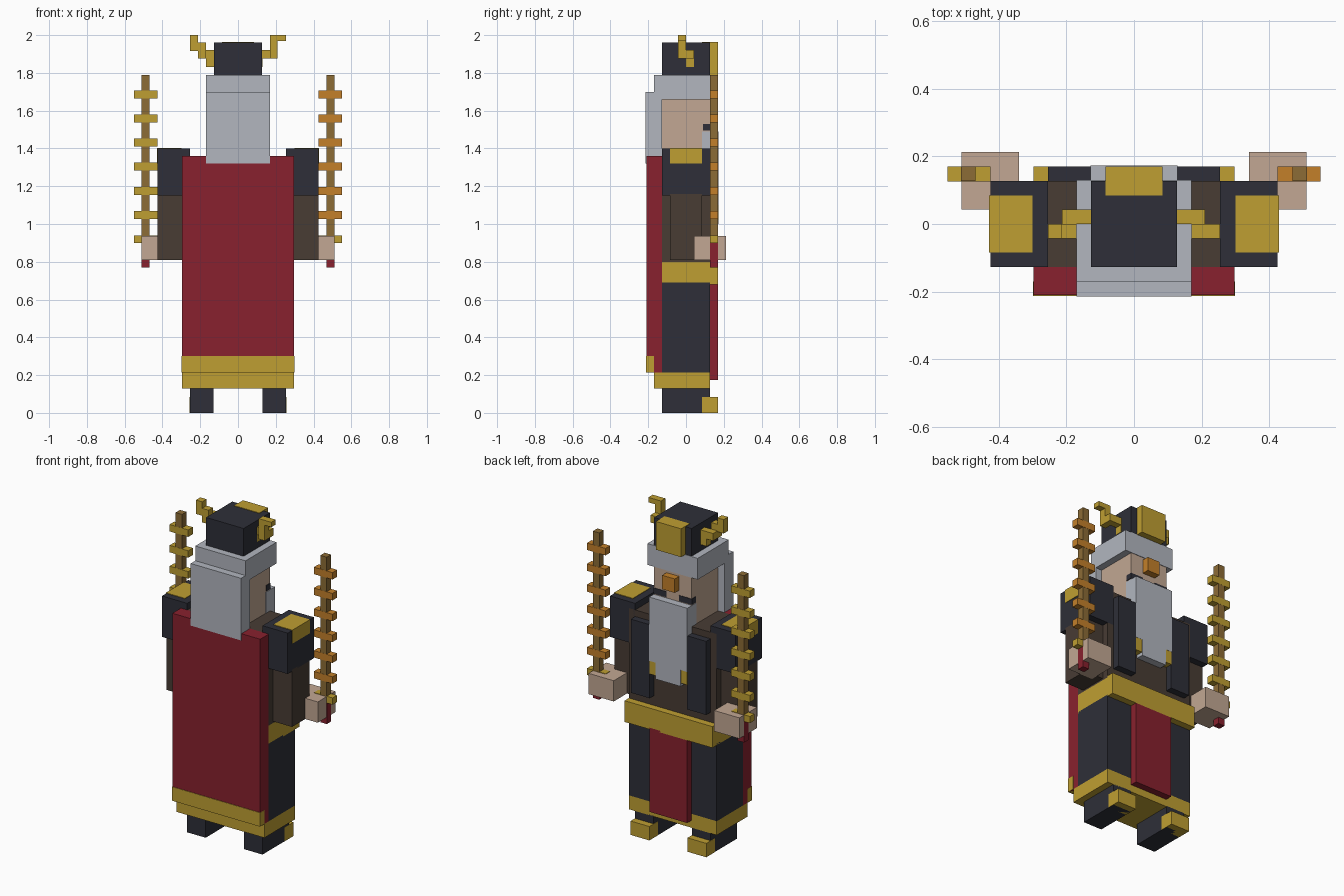
import bpy
import bmesh
from mathutils import Vector

cube = bpy.data.objects.get("Cube")
if cube:
    bpy.data.objects.remove(cube, do_unlink=True)


def linear(c):
    c /= 255
    return c / 12.92 if c <= 0.04045 else ((c + 0.055) / 1.055) ** 2.4


def material(name, r, g, b):
    m = bpy.data.materials.new(name)
    m.use_nodes = True
    col = (linear(r), linear(g), linear(b), 1)
    m.diffuse_color = col
    bsdf = m.node_tree.nodes["Principled BSDF"]
    bsdf.inputs["Base Color"].default_value = col
    bsdf.inputs["Roughness"].default_value = 0.9
    return m


charcoal = material("charcoal cloth", 46, 47, 56)
red = material("crimson cloth", 136, 33, 46)
grey = material("silver hair", 178, 182, 191)
gold = material("gold trim", 191, 159, 50)
skin = material("skin", 194, 167, 147)
brown = material("dark brown cloth", 72, 60, 52)
orange = material("orange metal", 195, 128, 42)
wood = material("staff wood", 140, 108, 54)


def part(name, mat, *boxes):
    """Join axis-aligned boxes, each given as (x0, x1, y0, y1, z0, z1)."""
    bm = bmesh.new()
    for x0, x1, y0, y1, z0, z1 in boxes:
        lo, hi = Vector((x0, y0, z0)), Vector((x1, y1, z1))
        for v in bmesh.ops.create_cube(bm, size=1)["verts"]:
            v.co = (lo + hi) / 2 + v.co * (hi - lo)
    mesh = bpy.data.meshes.new(name)
    bm.to_mesh(mesh)
    bm.free()
    mesh.materials.append(mat)
    bpy.context.collection.objects.link(bpy.data.objects.new(name, mesh))


def pair(name, mat, x0, x1, *rest):
    """A box on the left (+x) and its mirror on the right."""
    part("left_" + name, mat, (x0, x1, *rest))
    part("right_" + name, mat, (-x1, -x0, *rest))


U = 0.0425   # one block of the model
W = 0.297    # half width of the body
D = 0.127    # half depth of the body
F = D + U    # raised trim depth

# Robe and torso
part("skirt", charcoal, (-W, W, -D, D, 0.215, 0.69))
part("skirt_hem", gold, (-W, W, -F, D, 0.13, 0.215))
part("torso", brown, (-W, W, -D, D, 0.80, 1.36))
part("belt", gold, (-W, W, -D, F, 0.68, 0.81))
part("sash", red, (-D, D, D - 0.01, F, 0.175, 0.69))
pair("lapel", charcoal, D, 0.255, D - 0.01, F, 0.87, 1.32)

# Cape
part("cape", red, (-W, W, -0.21, -D, 0.215, 1.36))
part("cape_hem", gold, (-W - 0.001, W + 0.001, -0.213, -F, 0.215, 0.30))

# Feet
pair("boot", charcoal, 0.13, 0.255, -D, D, 0, 0.135)
pair("boot_toe", gold, 0.129, 0.256, 0.085, F, 0, 0.085)

# Arms
pair("sleeve", brown, W - 0.01, 0.425, -0.085, 0.085, 0.81, 1.16)
pair("shoulder_guard", charcoal, 0.255, 0.425, -D, D, 1.15, 1.40)
pair("shoulder_plate", gold, 0.30, 0.428, -0.085, 0.085, 1.32, 1.403)
pair("hand", skin, 0.34, 0.51, U, 0.213, 0.81, 0.937)

# Head, hair and beard
part("head", skin, (-D, D, -D, D, 1.34, 1.67))
part("headband", grey, (-0.17, 0.17, -F, D + 0.003, 1.66, 1.79))
part("back_hair", grey, (-0.17, 0.17, -F, -D, 1.34, 1.70),
     (-0.17, 0.17, -0.214, -F, 1.32, 1.70))
part("beard", grey, (-0.129, 0.129, 0.085, F + 0.003, 1.10, 1.49),
     (-0.085, 0.085, 0.085, F + 0.003, 1.0, 1.10))
pair("beard_clasp", gold, 0.085, 0.128, D, F + 0.002, 1.02, 1.10)
pair("eye", charcoal, U, 0.13, 0.09, 0.13, 1.495, 1.53)
part("brow_gem", orange, (-U, U, D - 0.01, F, 1.56, 1.645))

# Hat with horns
part("hat", charcoal, (-D, D, -D, D, 1.79, 1.96))
part("hat_plate", gold, (-0.085, 0.085, 0.085, F, 1.79, 1.963))
part("left_horn", gold, (0.11, 0.129, 0, U, 1.83, 1.875),
     (0.12, 0.21, 0, U, 1.875, 1.92),
     (0.17, 0.21, -U, 0, 1.875, 1.97),
     (0.17, 0.255, -U, 0, 1.97, 2.0))
part("right_horn", gold, (-0.17, -0.12, 0, U, 1.83, 1.92),
     (-0.213, -0.17, 0, U, 1.875, 1.92),
     (-0.213, -0.17, -U, 0, 1.875, 1.96),
     (-0.255, -0.213, -U, 0, 1.915, 2.0))

# Staffs with cross bars
pair("staff", wood, 0.468, 0.511, D, F, 0.90, 1.79)
pair("staff_grip", red, 0.468, 0.512, D, F, 0.77, 0.90)
pair("staff_guard", gold, 0.425, 0.551, D, F, 0.899, 0.94)
for name, side, mat in (("left", 1, orange), ("right", -1, gold)):
    bars = []
    for i in range(6):
        z = 1.027 + i * 3 * U
        x0, x1 = sorted((side * 0.425, side * 0.551))
        bars.append((x0, x1, D - 0.001, F + 0.001, z, z + U))
    part(name + "_staff_bars", mat, *bars)
